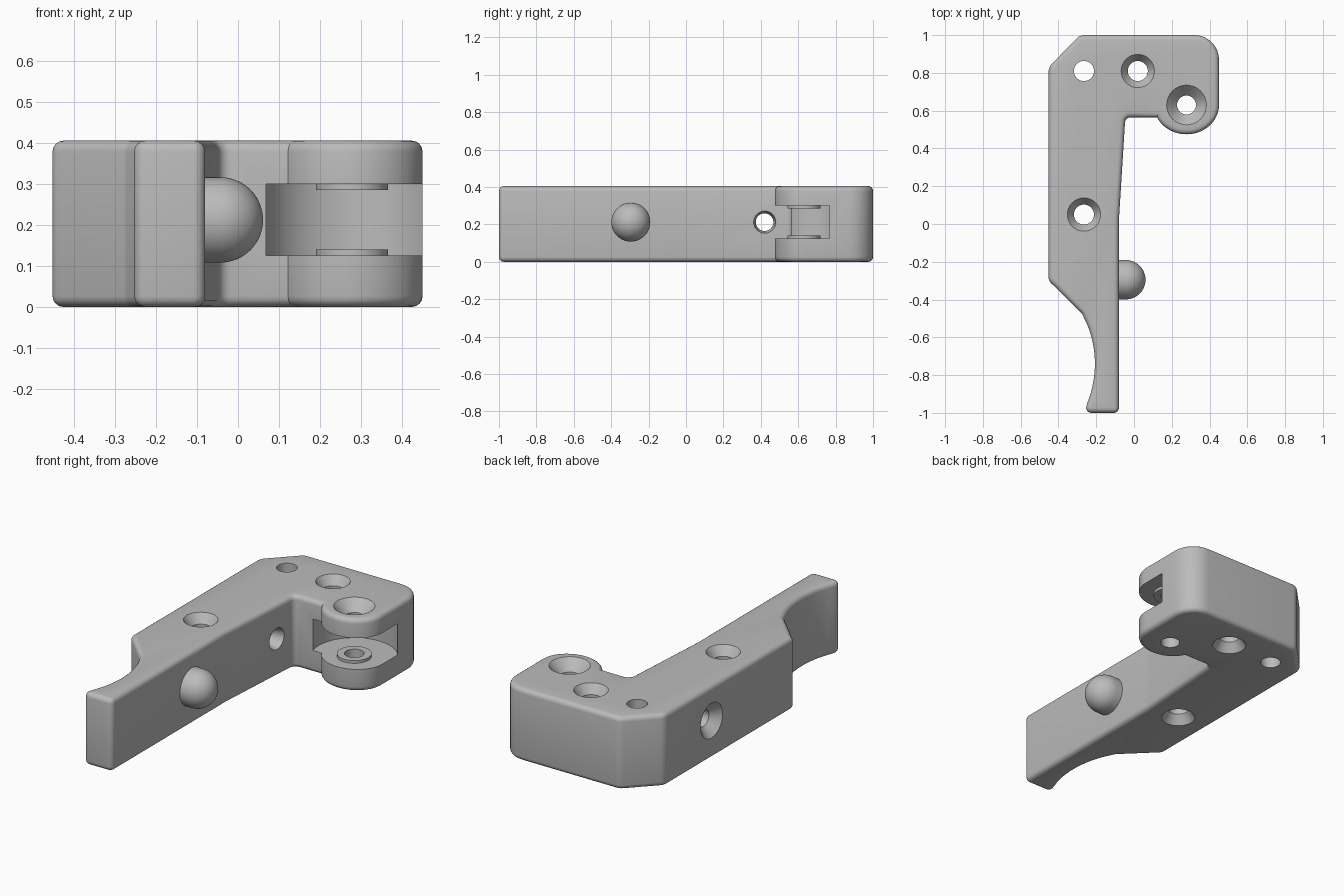
import bpy, bmesh
from math import sin, cos, pi, radians, tan
from mathutils import Vector, Matrix

cube = bpy.data.objects.get("Cube")
if cube:
    bpy.data.objects.remove(cube, do_unlink=True)

HEIGHT, EDGE = 0.405, 0.026
MID = 0.212
PIN = (0.278, 0.63)

grey = bpy.data.materials.new("satin grey")
grey.use_nodes = True
grey.diffuse_color = (0.5, 0.5, 0.5, 1)
grey.node_tree.nodes["Principled BSDF"].inputs["Base Color"].default_value = (0.5, 0.5, 0.5, 1)


def finish(bm, name):
    bmesh.ops.recalc_face_normals(bm, faces=bm.faces)
    mesh = bpy.data.meshes.new(name)
    bm.to_mesh(mesh)
    bm.free()
    mesh.materials.append(grey)
    ob = bpy.data.objects.new(name, mesh)
    bpy.context.collection.objects.link(ob)
    return ob


def lathe(name, profile, place, along_x=False, closed=False, steps=64):
    """Revolve (radius, height) points around z, or around x."""
    bm = bmesh.new()
    vs = [bm.verts.new((r, 0, z)) for r, z in profile]
    es = [bm.edges.new(p) for p in zip(vs, vs[1:])]
    if closed:
        es.append(bm.edges.new((vs[-1], vs[0])))
    bmesh.ops.spin(bm, geom=vs + es, axis=(0, 0, 1), cent=(0, 0, 0),
                   angle=2 * pi, steps=steps)
    bmesh.ops.remove_doubles(bm, verts=bm.verts, dist=1e-5)
    turn = Matrix.Rotation(pi / 2, 4, 'Y') if along_x else Matrix()
    bm.transform(Matrix.Translation(place) @ turn)
    return finish(bm, name)


def arc(cx, cy, rx, ry, start, end, n):
    angles = [radians(start + (end - start) * i / n) for i in range(n + 1)]
    return [(cx + rx * cos(a), cy + ry * sin(a), 0) for a in angles]


def round_corners(points, n=8):
    """Replace each (x, y, radius) corner by a tangent arc."""
    out = []
    for i, (x, y, r) in enumerate(points):
        p = Vector((x, y))
        if not r:
            out.append(p)
            continue
        a = (Vector(points[i - 1][:2]) - p).normalized()
        b = (Vector(points[(i + 1) % len(points)][:2]) - p).normalized()
        half = a.angle(b) / 2
        centre = p + (a + b).normalized() * r / sin(half)
        first = p + a * r / tan(half) - centre
        last = p + b * r / tan(half) - centre
        sweep = first.angle_signed(last)
        for k in range(n + 1):
            # angle_signed is clockwise, so the sweep is reversed
            out.append(centre + Matrix.Rotation(-sweep * k / n, 2) @ first)
    return out


def hole(place, low, high, radius, low_sink=0, high_sink=0, depth=0.05, along_x=False):
    """Through-hole cutter with optional countersinks at either end."""
    over = 0.03
    def end(z, sink, way):
        if not sink:
            return [(radius, z + way * over)]
        return [(radius, z - way * depth), (sink, z), (sink, z + way * over)]
    bottom, top = end(low, low_sink, -1), end(high, high_sink, 1)
    prof = [(0, low - over)] + bottom[::-1] + top + [(0, high + over)]
    return lathe("hole_cutter", prof, place, along_x)


# Lever body outline: straight arm, hooked head, hinge knuckle and scooped tail
outline = [(-0.262, -1, 0.028), (-0.08, -1, 0.028), (-0.08, 0.02, 0.3),
           (-0.046, 0.565, 0.03)]
outline += arc(*PIN, 0.172, 0.155, 205, 360, 28)
outline += [(0.45, 1, 0.13), (-0.287, 1, 0.06), (-0.452, 0.83, 0.06),
            (-0.452, -0.3, 0.04), (-0.275, -0.475, 0.04)]
outline += arc(-0.757, -0.74, 0.55, 0.55, 22, -22, 16)

bm = bmesh.new()
base = bm.faces.new([bm.verts.new((p.x, p.y, 0)) for p in round_corners(outline)])
side = bmesh.ops.extrude_face_region(bm, geom=[base])
bmesh.ops.translate(bm, vec=(0, 0, HEIGHT),
                    verts=[v for v in side["geom"] if isinstance(v, bmesh.types.BMVert)])
bmesh.ops.recalc_face_normals(bm, faces=bm.faces)
rims = [e for e in bm.edges if abs(e.verts[0].co.z - e.verts[1].co.z) < 1e-4]
bmesh.ops.bevel(bm, geom=rims, offset=EDGE, segments=4, profile=0.5,
                affect='EDGES', clamp_overlap=False)
body = finish(bm, "lever_body")

# Hinge slot and drilled holes
cutters = [
    lathe("slot_cutter", [(0, 0.125), (0.22, 0.125), (0.22, 0.30), (0, 0.30)], (*PIN, 0)),
    hole((*PIN, 0), 0, HEIGHT, 0.05, high_sink=0.105, depth=0.06),
    hole((0.02, 0.81, 0), 0, HEIGHT, 0.053, 0.088, 0.088),
    hole((-0.265, 0.05, 0), 0, HEIGHT, 0.053, 0.088, 0.088),
    hole((-0.265, 0.81, 0), 0, HEIGHT, 0.053),
    hole((0, 0.42, MID), -0.452, -0.052, 0.047, 0.097, 0.06, 0.05, along_x=True),
]
bpy.context.view_layer.objects.active = body
for cutter in cutters:
    cutter.hide_render = True
    mod = body.modifiers.new("cut", 'BOOLEAN')
    mod.operation, mod.solver, mod.object = 'DIFFERENCE', 'EXACT', cutter
    bpy.ops.object.modifier_apply(modifier=mod.name)
    bpy.data.objects.remove(cutter, do_unlink=True)

# Raised washers inside the hinge slot
parts = [body]
for name, low, high in (("lower_washer", 0.12, 0.14), ("upper_washer", 0.285, 0.305)):
    ring = [(0.05, low), (0.088, low), (0.088, high), (0.05, high)]
    parts.append(lathe(name, ring, (*PIN, 0), closed=True))

# Round-nosed stud on the arm
nose = [(0.104 * cos(a), 0.104 * sin(a)) for a in (pi / 2 * i / 16 for i in range(17))]
nose[-1] = (0, 0.104)
parts.append(lathe("ball_stud", [(0, -0.06), (0.104, -0.06)] + nose,
                   (-0.043, -0.295, MID), along_x=True))

# Smooth curved faces, keep machined edges crisp
bpy.ops.object.select_all(action='DESELECT')
for ob in parts:
    ob.select_set(True)
bpy.context.view_layer.objects.active = body
bpy.ops.object.shade_smooth_by_angle(angle=radians(30))
